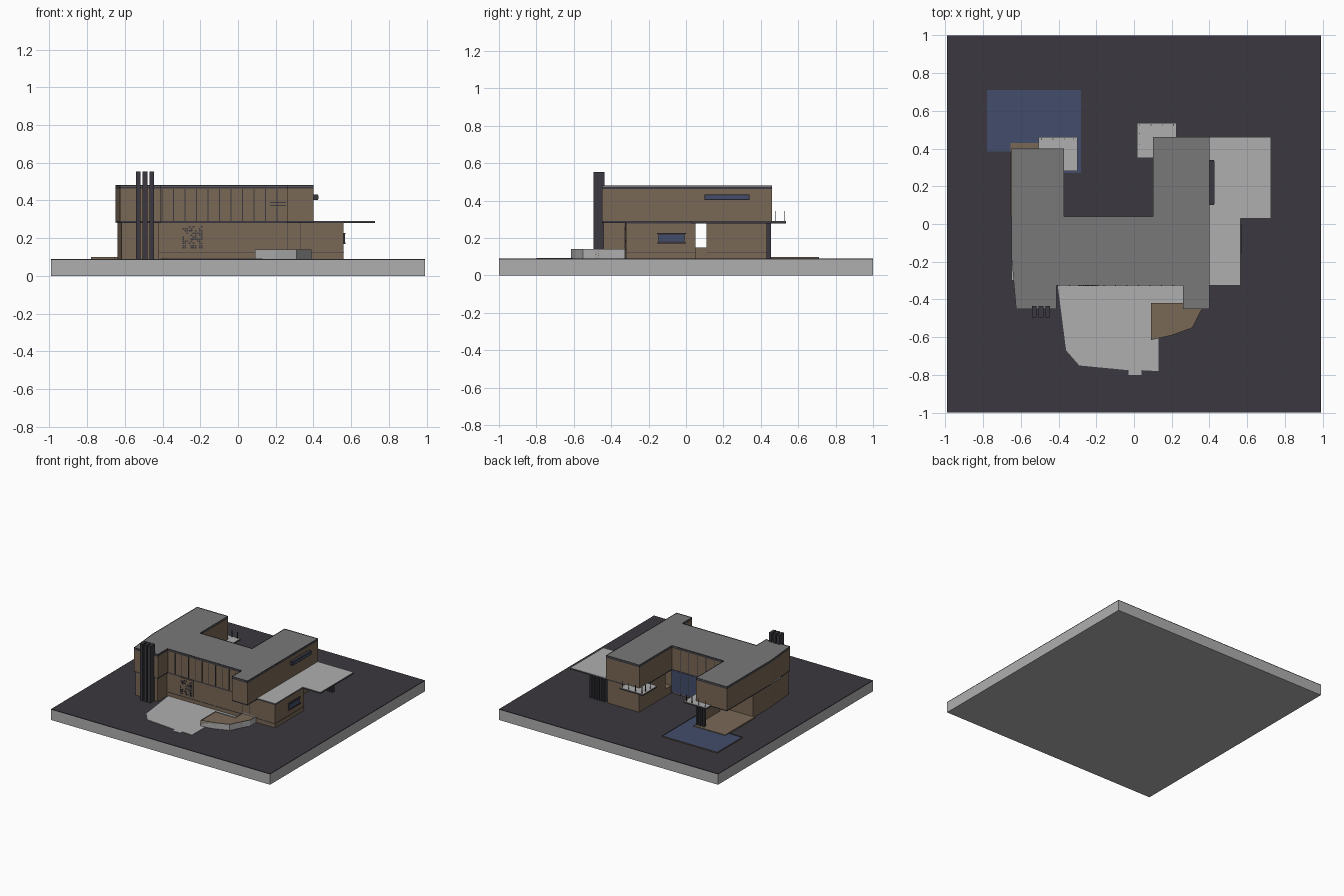
import bpy, bmesh, random

if "Cube" in bpy.data.objects:
    bpy.data.objects.remove(bpy.data.objects["Cube"])
random.seed(4)


def material(name, r, g, b):
    m = bpy.data.materials.new(name)
    m.diffuse_color = (r, g, b, 1)
    m.use_nodes = True
    m.node_tree.nodes["Principled BSDF"].inputs["Base Color"].default_value = m.diffuse_color
    return m


LIGHT = material("light concrete", .43, .43, .43)
ROOF = material("roof grey", .19, .19, .19)
DARK = material("charcoal", .043, .04, .05)
BROWN = material("brown cladding", .195, .14, .092)
BLUE = material("blue glass", .055, .075, .145)


def finish(name, bm, mat):
    bmesh.ops.recalc_face_normals(bm, faces=bm.faces[:])
    me = bpy.data.meshes.new(name)
    bm.to_mesh(me)
    bm.free()
    me.materials.append(mat)
    ob = bpy.data.objects.new(name, me)
    bpy.context.collection.objects.link(ob)
    return ob


def prism(name, pts, z0, z1, mat, shrink=0.0, ring=False):
    """Extrude a plan outline; shrink it, or keep only the border ring."""
    bm = bmesh.new()
    face = bm.faces.new([bm.verts.new((x, y, z0)) for x, y in pts])
    if shrink:
        r = bmesh.ops.inset_region(bm, faces=[face], thickness=shrink,
                                   use_boundary=True, use_even_offset=True)
        drop = [face] if ring else r["faces"]
        bmesh.ops.delete(bm, geom=drop, context='FACES')
    ex = bmesh.ops.extrude_face_region(bm, geom=bm.faces[:], use_keep_orig=True)
    for v in ex["geom"]:
        if isinstance(v, bmesh.types.BMVert):
            v.co.z = z1
    return finish(name, bm, mat)


def boxes(name, items, mat):
    """Several boxes (x0, x1, y0, y1, z0, z1) in one mesh."""
    bm = bmesh.new()
    for x0, x1, y0, y1, z0, z1 in items:
        new = bmesh.ops.create_cube(bm, size=1)["verts"]
        for v in new:
            v.co.x = x1 if v.co.x > 0 else x0
            v.co.y = y1 if v.co.y > 0 else y0
            v.co.z = z1 if v.co.z > 0 else z0
    return finish(name, bm, mat)


def rect(x0, x1, y0, y1):
    return [(x0, y0), (x1, y0), (x1, y1), (x0, y1)]


# Ground slab
G = .09
boxes("base_slab", [(-.99, .99, -1, 1, 0, .084)], LIGHT)
boxes("ground_cover", [(-.99, .99, -1, 1, .084, G)], DARK)

# Upper storey and roof
house = [(-.65, .40), (-.65, -.17), (-.625, -.45), (-.41, -.45), (-.41, -.325),
         (.26, -.325), (.26, -.45), (.40, -.45), (.40, .46), (.10, .46),
         (.10, .04), (-.37, .04), (-.37, .40)]
prism("upper_walls", house, .29, .462, BROWN, .008)
prism("roof_slab", house, .462, .474, DARK)
prism("roof_surface", house, .474, .477, ROOF, .009)
prism("roof_rim", house, .474, .481, DARK, .009, ring=True)
prism("floor_band", house, .28, .29, DARK)

# Ground storey
prism("left_ground_walls", [(-.64, .05), (-.64, -.17), (-.617, -.442),
                            (-.418, -.442), (-.418, .05)], G, .28, BROWN)
boxes("main_ground_walls", [(-.43, .56, -.32, .034, G, .28),
                            (.39, .56, .02, .05, G, .28)], BROWN)
boxes("right_wing_ground_walls", [(.108, .392, .11, .452, G, .28),
                                  (.108, .392, .03, .11, G, .15)], BROWN)
boxes("left_wing_inner_wall", [(-.385, -.375, .11, .392, G, .28)], BROWN)
boxes("left_wing_floor", [(-.655, -.37, .04, .43, G, .10)], BROWN)
boxes("plinth_line", [(-.418, .562, -.322, -.31, .122, .125),
                      (.55, .562, -.32, .05, .122, .125),
                      (.38, .394, .11, .452, .122, .125)], DARK)

# Terrace over the carport, and the two rear canopies
terrace = [(.40, .46), (.40, -.325), (.565, -.325), (.565, .03), (.725, .03), (.725, .46)]
canopies = [("terrace", terrace),
            ("left_canopy", rect(-.505, -.30, .28, .46)),
            ("right_canopy", rect(.015, .225, .35, .535))]
for name, pts in canopies:
    prism(name + "_edge", pts, .279, .289, DARK)
    prism(name + "_deck", pts, .289, .2915, LIGHT, .006)
prism("side_ledge", [(-.65, -.17), (-.65, -.30), (-.625, -.30)], .281, .289, LIGHT)

# Thin railing posts on the rear canopies
boxes("railing_posts",
      [(x - .002, x + .002, y - .002, y + .002, .29, .345)
       for x, y in [(.03, .525), (.09, .525), (.15, .525), (.21, .525), (.03, .48),
                    (.03, .42), (-.49, .45), (-.43, .45), (-.37, .45), (-.32, .45)]], DARK)

# Slatted supports under terrace and canopy
boxes("carport_slats", [(x, x + .014, .43, .455, G, .28)
                        for x in (.42, .45, .48, .51, .54)], DARK)
boxes("canopy_columns", [(x, x + .014, .385, .41, G, .28)
                         for x in (-.45, -.42, -.39)], DARK)

# Front glazing with mullions
boxes("front_glass", [(-.405, .262, -.323, -.315, .292, .46)], BLUE)
boxes("front_mullions", [(x, x + .005, -.328, -.318, .292, .46)
                         for x in [-.405 + .061 * i for i in range(11)]]
      + [(.17, .255, -.327, -.318, z, z + .006) for z in (.37, .385)], DARK)

# Courtyard glazing
boxes("courtyard_glass", [(-.368, .105, .03, .038, .10, .278),
                          (-.368, .105, .03, .038, .292, .46)], BLUE)
boxes("courtyard_mullions", [(-.368 + .078 * i, -.363 + .078 * i, .03, .041, G, .46)
                             for i in range(7)], DARK)

# Side windows with frames
side = [(.39, -.31, -.24, .30, .45), (.39, -.04, .03, .295, .45), (.56, -.15, -.005, .175, .222)]
boxes("side_window_frames", [(x - .01, x + .006, a, b, c, d) for x, a, b, c, d in side]
      + [(.38, .425, .10, .34, .402, .432), (.55, .57, -.155, 0, .17, .176),
         (.55, .57, -.155, 0, .221, .227)], DARK)
boxes("side_window_panes", [(x, x + .008, a + .006, b - .006, c + .006, d - .006)
                            for x, a, b, c, d in side]
      + [(.42, .427, .105, .335, .408, .427)], BLUE)

# Perforated screens: brown panels with scattered dark openings
boxes("screen_panels", [(-.30, -.18, -.326, -.318, .14, .278),
                        (.268, .392, -.446, -.44, .295, .455)], BROWN)
holes = []
for x0, x1, y, z0, z1 in [(-.295, -.185, -.326, .146, .272), (.274, .386, -.446, .302, .45)]:
    for i in range(int((x1 - x0) / .011)):
        for k in range(int((z1 - z0) / .011)):
            if random.random() < .5:
                x, z = x0 + .011 * i, z0 + .011 * k
                holes.append((x, x + .009, y - .002, y + .002, z, z + .008))
boxes("screen_openings", holes, DARK)

# Entrance door lines
boxes("door_frame", [(x, x + .004, -.324, -.316, G, .28) for x in (.262, .33)], DARK)

# Three tall fins by the front
boxes("tall_fins", [(x, x + .024, -.495, -.435, G, .552)
                    for x in (-.54, -.505, -.47)], DARK)

# Forecourt paving
prism("forecourt", [(-.405, -.32), (-.36, -.67), (-.29, -.75), (-.03, -.775), (-.03, -.80),
                    (.04, -.80), (.04, -.775), (.13, -.78), (.13, -.60), (.26, -.45),
                    (.26, -.32)], G, .093, LIGHT)

# Planter
bed = [(.09, -.42), (.09, -.615), (.20, -.59), (.31, -.55), (.355, -.46), (.39, -.40),
       (.39, -.325), (.27, -.325), (.27, -.42)]
prism("planter_wall", bed, G, .14, LIGHT, .013, ring=True)
prism("planter_soil", bed, G, .132, BROWN, .012)

# Pool with curb
pool = [(-.78, .71), (-.78, .385), (-.37, .385), (-.37, .27), (-.28, .27), (-.28, .71)]
prism("pool_curb", pool, G, .099, BROWN, .012, ring=True)
prism("pool_water", pool, G, .095, BLUE, .011)
